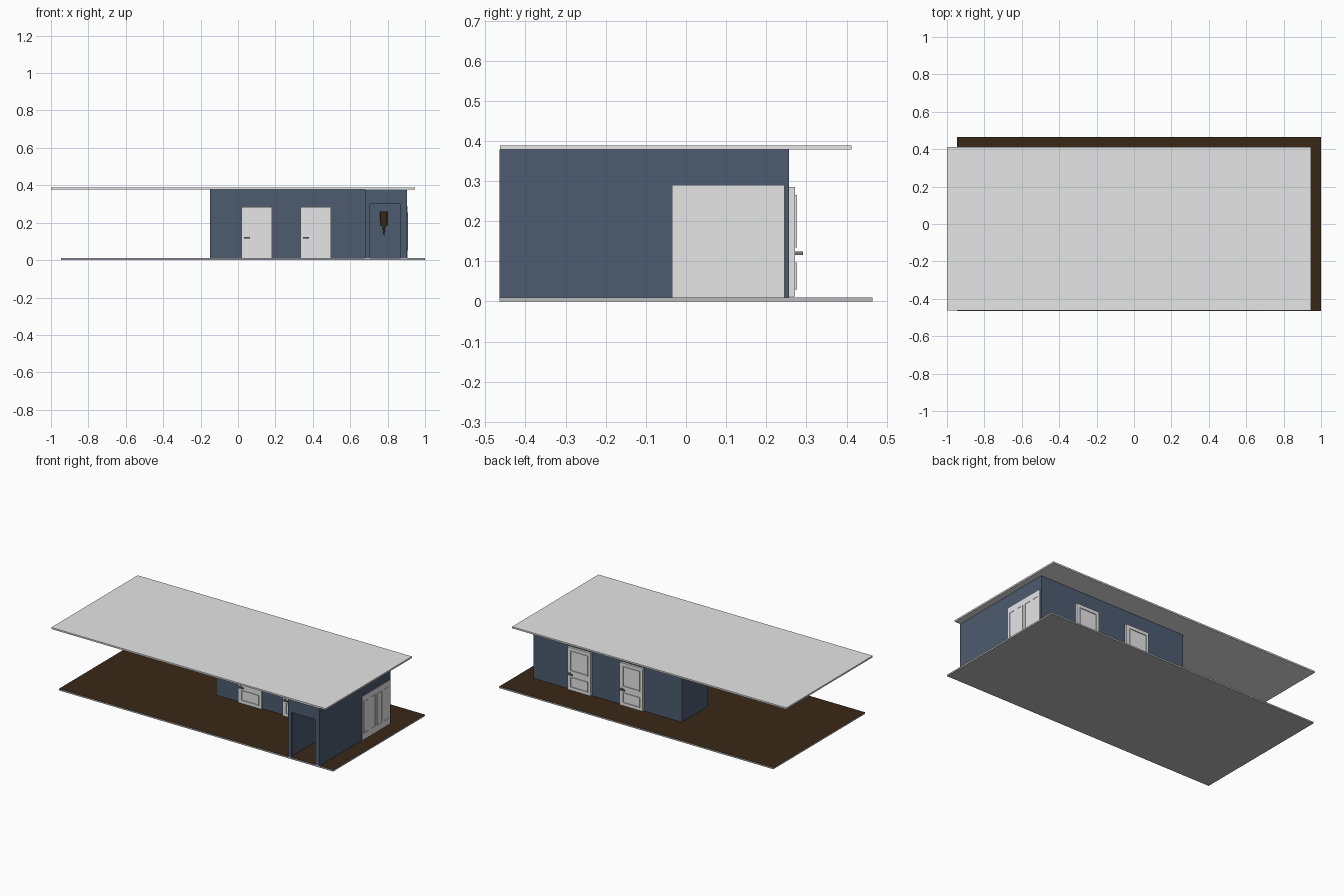
import bpy, bmesh, math
from mathutils import Matrix

if "Cube" in bpy.data.objects:
    bpy.data.objects.remove(bpy.data.objects["Cube"])


def mat(name, r, g, b):
    m = bpy.data.materials.new(name)
    m.diffuse_color = (r, g, b, 1)
    m.use_nodes = True
    m.node_tree.nodes["Principled BSDF"].inputs["Base Color"].default_value = m.diffuse_color
    return m


BLUE = mat("slate blue paint", 0.075, 0.105, 0.16)
WHITE = mat("off white", 0.8, 0.8, 0.81)
GREY = mat("concrete grey", 0.5, 0.5, 0.5)
BROWN = mat("dark wood", 0.042, 0.022, 0.008)
METAL = mat("handle metal", 0.2, 0.2, 0.2)


def finish(name, bm, mats):
    me = bpy.data.meshes.new(name)
    bm.to_mesh(me)
    bm.free()
    for m in mats:
        me.materials.append(m)
    ob = bpy.data.objects.new(name, me)
    bpy.context.collection.objects.link(ob)
    return ob


def add_box(bm, x, y, z, index=0):
    size = [b - a for a, b in (x, y, z)]
    mid = [(a + b) / 2 for a, b in (x, y, z)]
    vs = bmesh.ops.create_cube(bm, size=1, matrix=Matrix.Translation(mid) @ Matrix.Diagonal((*size, 1)))["verts"]
    for f in {f for v in vs for f in v.link_faces}:
        f.material_index = index


def box(name, x, y, z, *mats):
    bm = bmesh.new()
    add_box(bm, x, y, z)
    return finish(name, bm, mats)


# floor slab with a wooden top, and flat roof
floor = box("floor", (-0.945, 1), (-0.465, 0.465), (0, 0.01), GREY, BROWN)
for p in floor.data.polygons:
    p.material_index = 1 if p.normal.z > 0.5 else 0
box("roof", (-1, 0.945), (-0.463, 0.412), (0.378, 0.388), WHITE)

# walls of the room block and the entrance hall
WZ = (0.01, 0.378)
T = 0.013
box("back_wall", (-0.15, 0.903), (0.257 - T, 0.257), WZ, BLUE)
box("room_left_wall", (-0.15, -0.15 + T), (-0.01, 0.257 - T), WZ, BLUE)
box("room_front_wall", (-0.15 + T, 0.68), (-0.01, -0.01 + T), WZ, BLUE)
box("hall_left_wall", (0.68, 0.68 + T), (-0.452, 0.257 - T), WZ, BLUE)
box("right_wall", (0.903 - T, 0.903), (-0.452, 0.257 - T), WZ, BLUE)

# entrance front with doorway
bm = bmesh.new()
add_box(bm, (0.68, 0.705), (-0.465, -0.452), WZ)
add_box(bm, (0.87, 0.903), (-0.465, -0.452), WZ)
add_box(bm, (0.705, 0.87), (-0.465, -0.452), (0.3, 0.378))
finish("entrance_front", bm, [BLUE])


def moulding(bm, x, z, y, w=0.005, d=0.005):
    """Raised rectangular frame on the face y, pointing to -y."""
    add_box(bm, x, (y - d, y), (z[1] - w, z[1]))
    add_box(bm, x, (y - d, y), (z[0], z[0] + w))
    for a in (x[0], x[1] - w):
        add_box(bm, (a, a + w), (y - d, y), (z[0] + w, z[1] - w))


# panelled doors, built facing -y and turned where needed
def door(name, cx, y, angle=0):
    bm = bmesh.new()
    add_box(bm, (-0.082, 0.082), (-0.014, 0), (0.012, 0.285))
    moulding(bm, (-0.06, 0.065), (0.135, 0.265), -0.014)
    moulding(bm, (-0.06, 0.065), (0.03, 0.097), -0.014)
    add_box(bm, (-0.067, -0.058), (-0.03, -0.014), (0.116, 0.124), 1)
    add_box(bm, (-0.067, -0.035), (-0.034, -0.027), (0.116, 0.124), 1)
    ob = finish(name, bm, [WHITE, METAL])
    ob.location = (cx, y, 0)
    ob.rotation_euler.z = angle


door("front_door_left", 0.1, -0.01)
door("front_door_right", 0.415, -0.01)
door("back_door_left", 0.57, 0.257, math.pi)
door("back_door_right", 0.2, 0.257, math.pi)

# wide panelled door in the right wall
bm = bmesh.new()
add_box(bm, (-0.14, 0.14), (-0.004, 0), (0.01, 0.29))
for i in range(4):
    c = -0.102 + i * 0.068
    moulding(bm, (c - 0.025, c + 0.025), (0.05, 0.255), -0.004, 0.004, 0.002)
wide = finish("wide_side_door", bm, [WHITE])
wide.location = (0.903, 0.105, 0)
wide.rotation_euler.z = math.pi / 2

# wall ornament at the end of the hall
bm = bmesh.new()
for z, r1, r2, h in ((0.24, 0.02, 0.02, 0.04), (0.202, 0.019, 0.019, 0.036), (0.16, 0.002, 0.009, 0.05)):
    bmesh.ops.create_cone(bm, cap_ends=True, segments=12, radius1=r1, radius2=r2, depth=h,
                          matrix=Matrix.Translation((0.78, 0.234, z)) @ Matrix.Diagonal((1, 0.5, 1, 1)))
finish("wall_ornament", bm, [BROWN])
